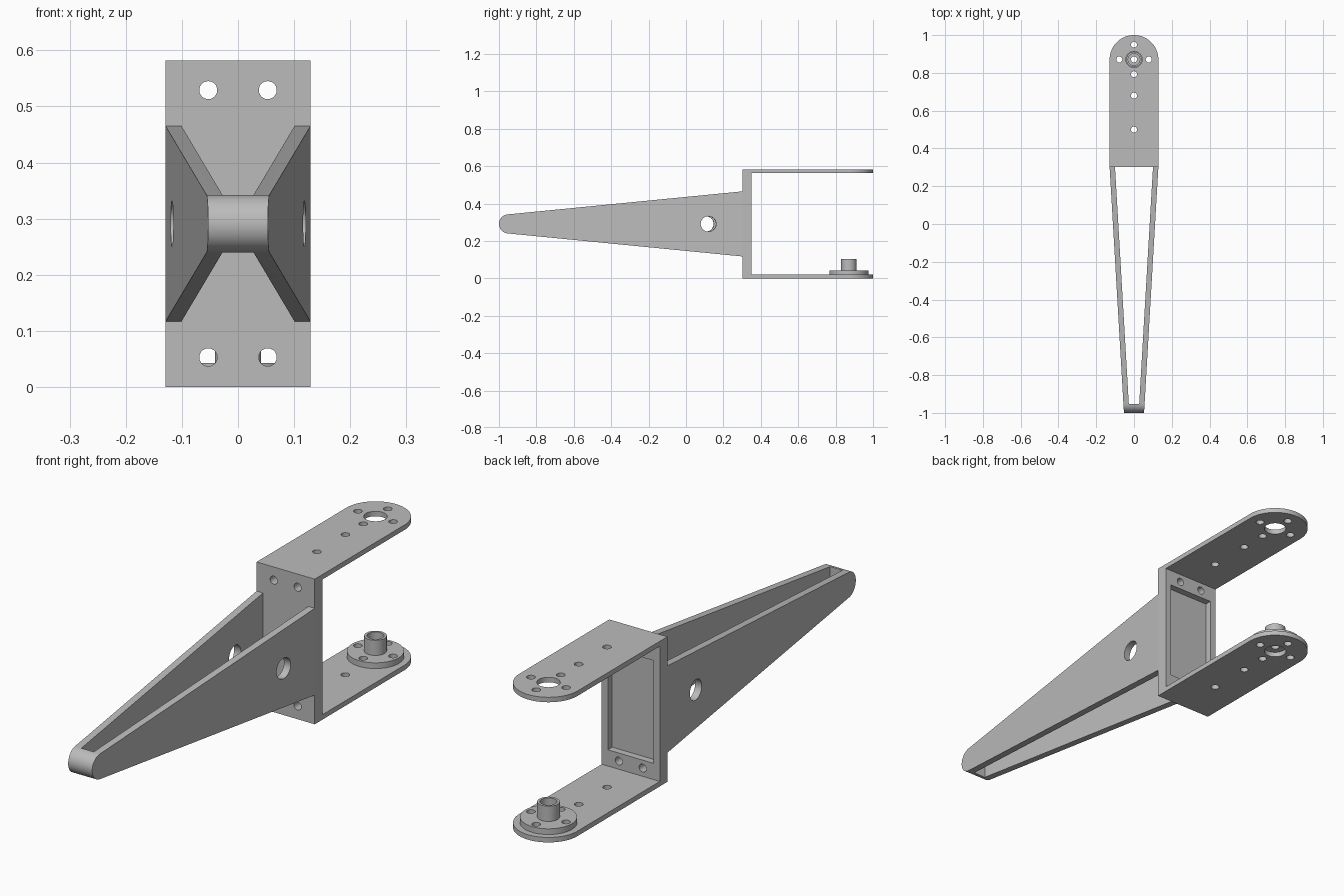
import bpy, bmesh, math
from mathutils import Vector

if "Cube" in bpy.data.objects:
    bpy.data.objects.remove(bpy.data.objects["Cube"], do_unlink=True)

H, W, T = 0.582, 0.129, 0.02          # bracket height, half width, plate thickness
MID = H / 2
END = 1 - W                           # centre of the rounded plate ends
SLOPE = 0.0583                        # arm taper in plan

grey = bpy.data.materials.new("plain grey")
grey.use_nodes = True
grey.diffuse_color = (0.5, 0.5, 0.5, 1)
grey.node_tree.nodes["Principled BSDF"].inputs["Base Color"].default_value = (0.5, 0.5, 0.5, 1)


def arc(cx, cy, r, start=0, stop=360, n=48):
    steps = n if stop - start == 360 else n + 1
    angles = [math.radians(start + (stop - start) * i / n) for i in range(steps)]
    return [(cx + r * math.cos(a), cy + r * math.sin(a)) for a in angles]


def rect(a0, b0, a1, b1):
    return [(a0, b0), (a1, b0), (a1, b1), (a0, b1)]


def prism(name, outline, axis, lo, hi):
    """Extrude a flat outline along one axis."""
    place = {"x": lambda a, b, t: (t, a, b),
             "y": lambda a, b, t: (a, t, b),
             "z": lambda a, b, t: (a, b, t)}[axis]
    bm = bmesh.new()
    face = bm.faces.new([bm.verts.new(place(a, b, lo)) for a, b in outline])
    out = bmesh.ops.extrude_face_region(bm, geom=[face])
    moved = [v for v in out["geom"] if isinstance(v, bmesh.types.BMVert)]
    bmesh.ops.translate(bm, verts=moved, vec=Vector(place(0, 0, hi - lo)))
    bmesh.ops.recalc_face_normals(bm, faces=bm.faces)
    mesh = bpy.data.meshes.new(name)
    bm.to_mesh(mesh)
    bm.free()
    mesh.materials.append(grey)
    obj = bpy.data.objects.new(name, mesh)
    bpy.context.collection.objects.link(obj)
    return obj


def activate(obj):
    bpy.ops.object.select_all(action="DESELECT")
    obj.select_set(True)
    bpy.context.view_layer.objects.active = obj


def combine(obj, tool, operation="DIFFERENCE"):
    mod = obj.modifiers.new("combine", "BOOLEAN")
    mod.operation, mod.solver, mod.object = operation, "EXACT", tool
    activate(obj)
    bpy.ops.object.modifier_apply(modifier=mod.name)
    bpy.data.objects.remove(tool, do_unlink=True)


def drill(obj, points, r, axis, lo, hi):
    for a, b in points:
        combine(obj, prism("drill", arc(a, b, r, n=32), axis, lo, hi))


def finish(obj):
    activate(obj)
    bpy.ops.object.shade_smooth_by_angle(angle=math.radians(30))


ring_holes = [(0.078, END), (-0.078, END), (0, END + 0.078), (0, END - 0.078)]

# C-shaped bracket: rounded plan, hollowed from the back
bracket = prism("bracket", [(-W, 0.302), (W, 0.302)] + arc(0, END, W, 0, 180), "z", 0, H)
combine(bracket, prism("gap", rect(0.35, T, 1.2, H - T), "x", -0.3, 0.3))
# shallow pocket in the back of the upright web
combine(bracket, prism("pocket", rect(-0.102, 0.085, 0.102, H - 0.085), "y", 0.322, 0.4))
# screw holes through the web and the two plates
drill(bracket, [(x, z) for x in (-0.053, 0.053) for z in (0.053, H - 0.053)],
      0.016, "y", 0.2, 0.4)
drill(bracket, ring_holes + [(0, 0.68), (0, 0.5)], 0.016, "z", -0.1, 0.7)
drill(bracket, [(0, END)], 0.043, "z", -0.1, 0.7)
finish(bracket)

# tapered twin-sided arm with a rounded tip
side = [(0.302, 0.117), (0.302, 0.465)] + arc(-0.949, MID, 0.051, 95.6, 264.4, 24)
arm = prism("arm", side, "x", -0.2, 0.2)


def taper(half, y0, y1):
    a, b = half + SLOPE * (y0 - 0.3), half + SLOPE * (y1 - 0.3)
    return [(-a, y0), (a, y0), (b, y1), (-b, y1)]


combine(arm, prism("arm_plan", taper(W, -1.1, 0.4), "z", -0.1, 0.7), "INTERSECT")
combine(arm, prism("arm_slot", taper(0.1005, -0.953, 0.4), "z", -0.1, 0.7))
# cross hole, square to one side wall
cross = prism("cross_drill", arc(0, 0, 0.041), "x", -0.3, 0.3)
cross.location = (0, 0.113, MID)
cross.rotation_euler.z = SLOPE
combine(arm, cross)
finish(arm)

# pivot hub: flange disc with a bored boss
hub = prism("pivot_hub", arc(0, END, 0.104, n=64), "z", T, 0.043)
combine(hub, prism("boss", arc(0, END, 0.041), "z", 0.03, 0.104), "UNION")
drill(hub, [(0, END)], 0.031, "z", 0.043, 0.2)
drill(hub, ring_holes + [(0, END)], 0.016, "z", -0.1, 0.2)
finish(hub)
